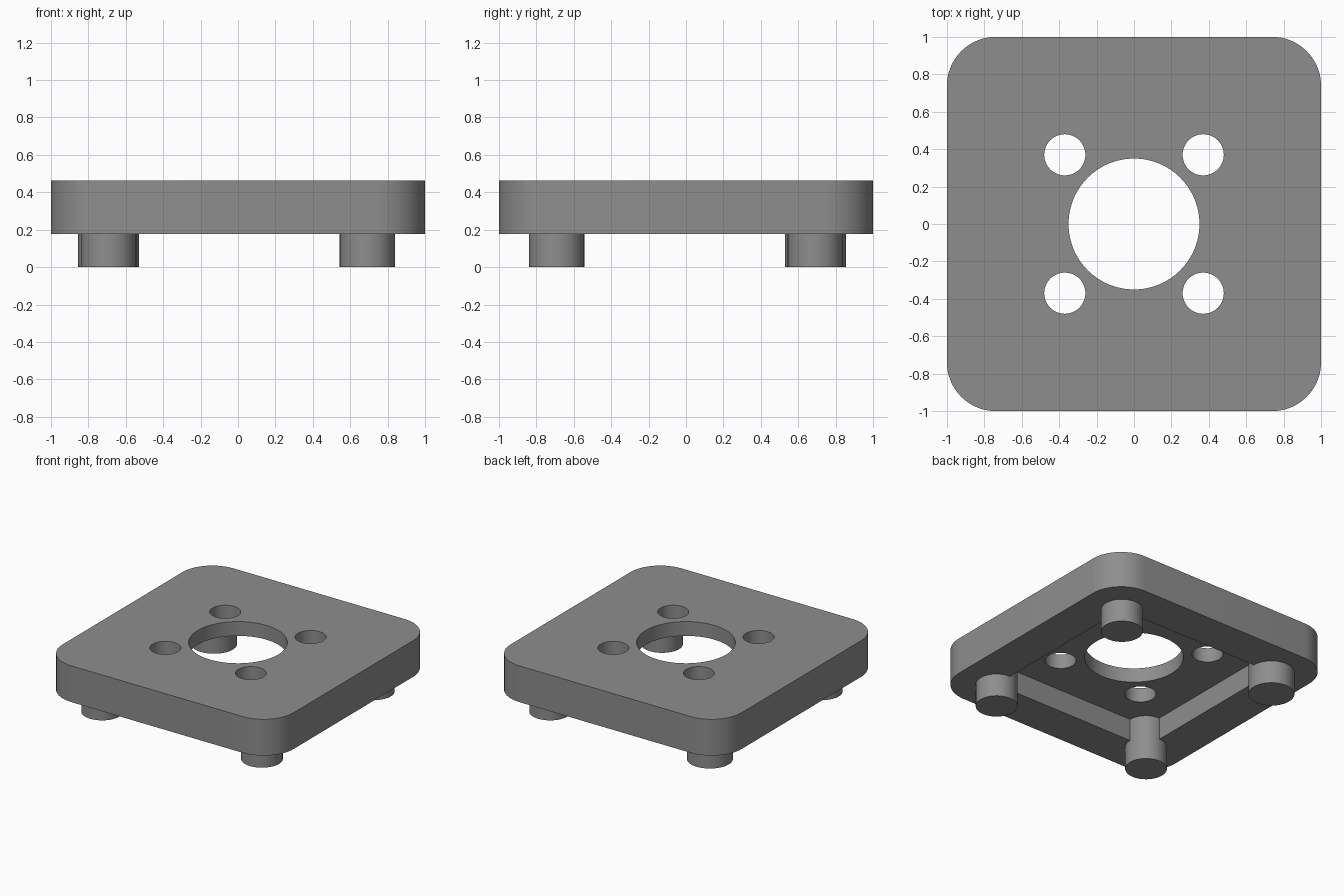
import bpy, bmesh, math

if "Cube" in bpy.data.objects:
    bpy.data.objects.remove(bpy.data.objects["Cube"])

BOTTOM, FLOOR, TOP = 0.178, 0.35, 0.462   # plate underside, recess ceiling, plate top
CORNER = 0.26                             # plate corner radius
FOOT = 0.692                              # foot centre offset, also recess half width

grey = bpy.data.materials.new("grey")
grey.diffuse_color = (0.27, 0.27, 0.27, 1)
grey.use_nodes = True
grey.node_tree.nodes["Principled BSDF"].inputs["Base Color"].default_value = grey.diffuse_color


def prism(name, points, z0, z1):
    """Extrude a closed outline from z0 to z1."""
    bm = bmesh.new()
    face = bm.faces.new([bm.verts.new((x, y, z0)) for x, y in points])
    top = bmesh.ops.extrude_face_region(bm, geom=[face])["geom"]
    for v in top:
        if isinstance(v, bmesh.types.BMVert):
            v.co.z = z1
    bmesh.ops.recalc_face_normals(bm, faces=bm.faces)
    mesh = bpy.data.meshes.new(name)
    bm.to_mesh(mesh)
    bm.free()
    mesh.materials.append(grey)
    obj = bpy.data.objects.new(name, mesh)
    bpy.context.collection.objects.link(obj)
    return obj


def circle(x, y, r, n=64):
    return [(x + r * math.cos(2 * math.pi * i / n), y + r * math.sin(2 * math.pi * i / n))
            for i in range(n)]


def rounded_square(half, r, n=16):
    pts = []
    for q, (sx, sy) in enumerate([(1, 1), (-1, 1), (-1, -1), (1, -1)]):
        for i in range(n + 1):
            a = math.pi / 2 * (q + i / n)
            pts.append((sx * (half - r) + r * math.cos(a), sy * (half - r) + r * math.sin(a)))
    return pts


def smooth(obj):
    bpy.ops.object.select_all(action="DESELECT")
    obj.select_set(True)
    bpy.context.view_layer.objects.active = obj
    bpy.ops.object.shade_smooth_by_angle(angle=math.radians(30))


signs = [(1, 1), (-1, 1), (-1, -1), (1, -1)]

# Plate with rounded corners
plate = prism("plate", rounded_square(1, CORNER), BOTTOM, TOP)

# Cutters: square recess below, centre hole and four screw holes
cutters = [
    prism("recess_cutter", [(FOOT * x, FOOT * y) for x, y in signs], BOTTOM - 0.2, FLOOR),
    prism("centre_hole_cutter", circle(0, 0, 0.35, 96), 0, TOP + 0.2),
]
for sx, sy in signs:
    cutters.append(prism("screw_hole_cutter", circle(0.37 * sx, 0.37 * sy, 0.11), 0, TOP + 0.2))

for cutter in cutters:
    mod = plate.modifiers.new(cutter.name, "BOOLEAN")
    mod.operation = "DIFFERENCE"
    mod.solver = "EXACT"
    mod.object = cutter
bpy.context.view_layer.objects.active = plate
for mod in list(plate.modifiers):
    bpy.ops.object.modifier_apply(modifier=mod.name)
for cutter in cutters:
    bpy.data.objects.remove(cutter, do_unlink=True)
smooth(plate)

# Feet standing in the recess corners, the back left one slightly thicker
for sx, sy in signs:
    radius = 0.163 if (sx, sy) == (-1, 1) else 0.148
    smooth(prism("foot", circle(FOOT * sx, FOOT * sy, radius), 0, FLOOR + 0.02))
